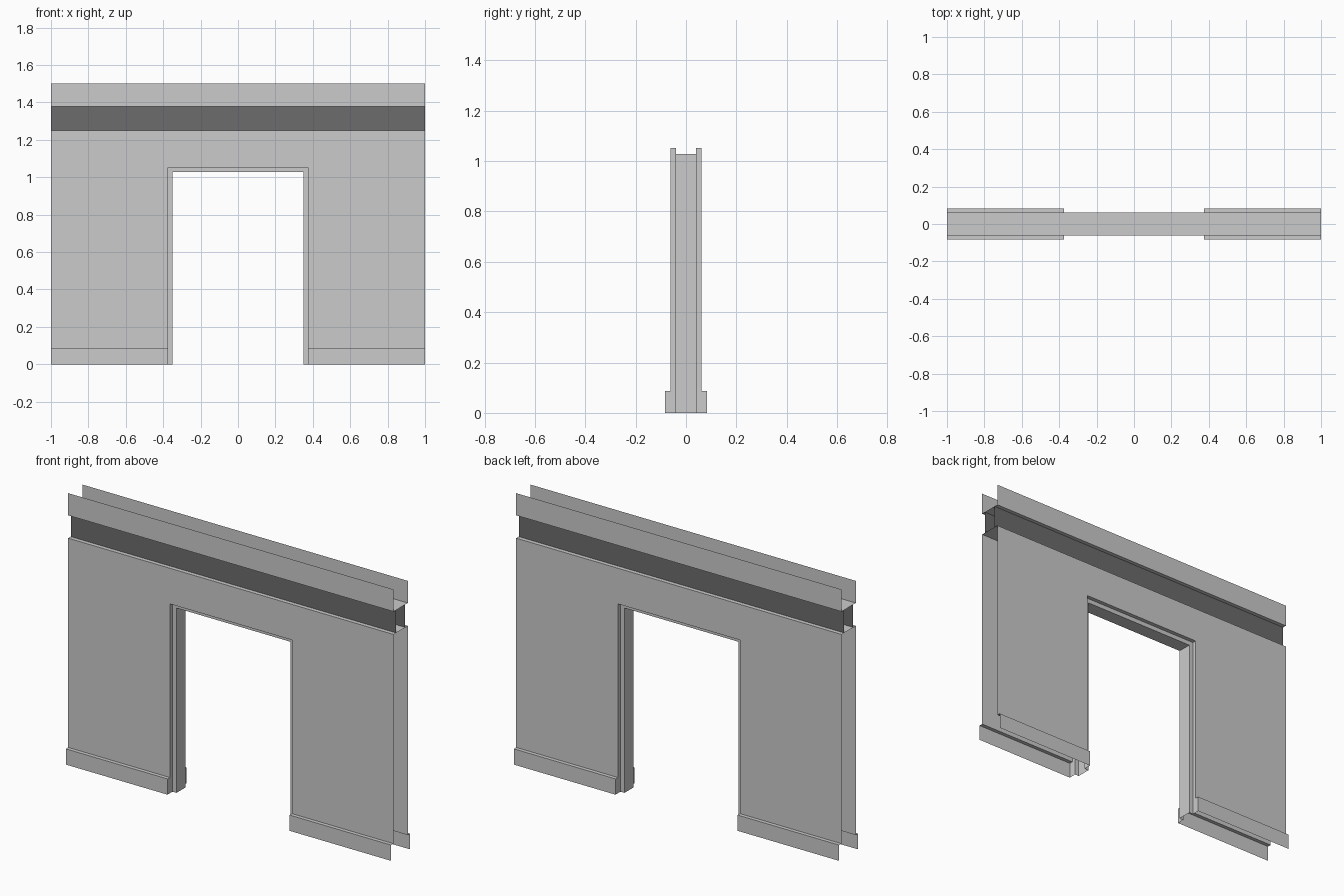
import bpy, bmesh
from mathutils import Vector

if "Cube" in bpy.data.objects:
    bpy.data.objects.remove(bpy.data.objects["Cube"])

# key dimensions
W, H = 1.0, 1.5                     # half width, height
Y_WALL, Y_IN, Y_BASE = -0.0625, -0.04, -0.0835
Z_BASE, Z_BAND0, Z_BAND1 = 0.0875, 1.25, 1.377
OUTER = [(0.375, 0), (0.375, 1.052), (0, 1.052)]   # door opening at wall face
INNER = [(0.35, 0), (0.35, 1.027), (0, 1.027)]     # door opening at inner jamb

dark = bpy.data.materials.new("dark_band")
dark.diffuse_color = (0.15, 0.15, 0.15, 1)
dark.use_nodes = True
dark.node_tree.nodes["Principled BSDF"].inputs["Base Color"].default_value = dark.diffuse_color


def part(name, faces, mat=None):
    """Build one quadrant from (points, facing direction) pairs, mirror it in x and y."""
    bm = bmesh.new()
    for pts, facing in faces:
        f = bm.faces.new([bm.verts.new(p) for p in pts])
        f.normal_update()
        if f.normal.dot(Vector(facing)) < 0:
            f.normal_flip()
    bmesh.ops.remove_doubles(bm, verts=bm.verts, dist=1e-5)
    me = bpy.data.meshes.new(name)
    bm.to_mesh(me)
    bm.free()
    ob = bpy.data.objects.new(name, me)
    bpy.context.collection.objects.link(ob)
    if mat:
        me.materials.append(mat)
    m = ob.modifiers.new("mirror", 'MIRROR')
    m.use_axis = (True, True, False)
    return ob


def upright(x0, x1, z0, z1, y):
    return [(x0, y, z0), (x1, y, z0), (x1, y, z1), (x0, y, z1)], (0, -1, 0)


def level(x0, x1, y0, y1, z, up):
    return [(x0, y0, z), (x1, y0, z), (x1, y1, z), (x0, y1, z)], (0, 0, up)


def sweep(a, b, ya, yb, facings):
    """Quads between opening outline a at depth ya and outline b at depth yb."""
    return [([(a[i][0], ya, a[i][1]), (a[i + 1][0], ya, a[i + 1][1]),
              (b[i + 1][0], yb, b[i + 1][1]), (b[i][0], yb, b[i][1])], facings[i])
            for i in range(2)]


dx, dz = OUTER[1]

# wall sheets around the doorway, with the flat top under the band
part("wall", [
    upright(dx, W, Z_BASE, dz, Y_WALL),
    upright(dx, W, dz, Z_BAND0, Y_WALL),
    upright(0, dx, dz, Z_BAND0, Y_WALL),
    level(0, W, Y_WALL, 0, Z_BAND0, 1),
])

# recessed dark band
part("recessed_band", [upright(0, W, Z_BAND0, Z_BAND1, Y_IN)], dark)

# upper trim with its underside, open at the top
part("upper_trim", [
    upright(0, W, Z_BAND1, H, Y_WALL),
    level(0, W, Y_WALL, 0, Z_BAND1, -1),
])

# stepped door frame: reveal, step, inner jamb
inward = [(-1, 0, 0), (0, 0, -1)]
part("door_frame",
     sweep(OUTER, OUTER, Y_WALL, Y_IN, inward)
     + sweep(OUTER, INNER, Y_IN, Y_IN, [(0, -1, 0)] * 2)
     + sweep(INNER, INNER, Y_IN, 0, inward))

# baseboards, closed only at the doorway
part("baseboard", [
    upright(dx, W, 0, Z_BASE, Y_BASE),
    level(dx, W, Y_BASE, Y_WALL, Z_BASE, 1),
    ([(dx, Y_BASE, 0), (dx, Y_WALL, 0), (dx, Y_WALL, Z_BASE), (dx, Y_BASE, Z_BASE)], (-1, 0, 0)),
])
